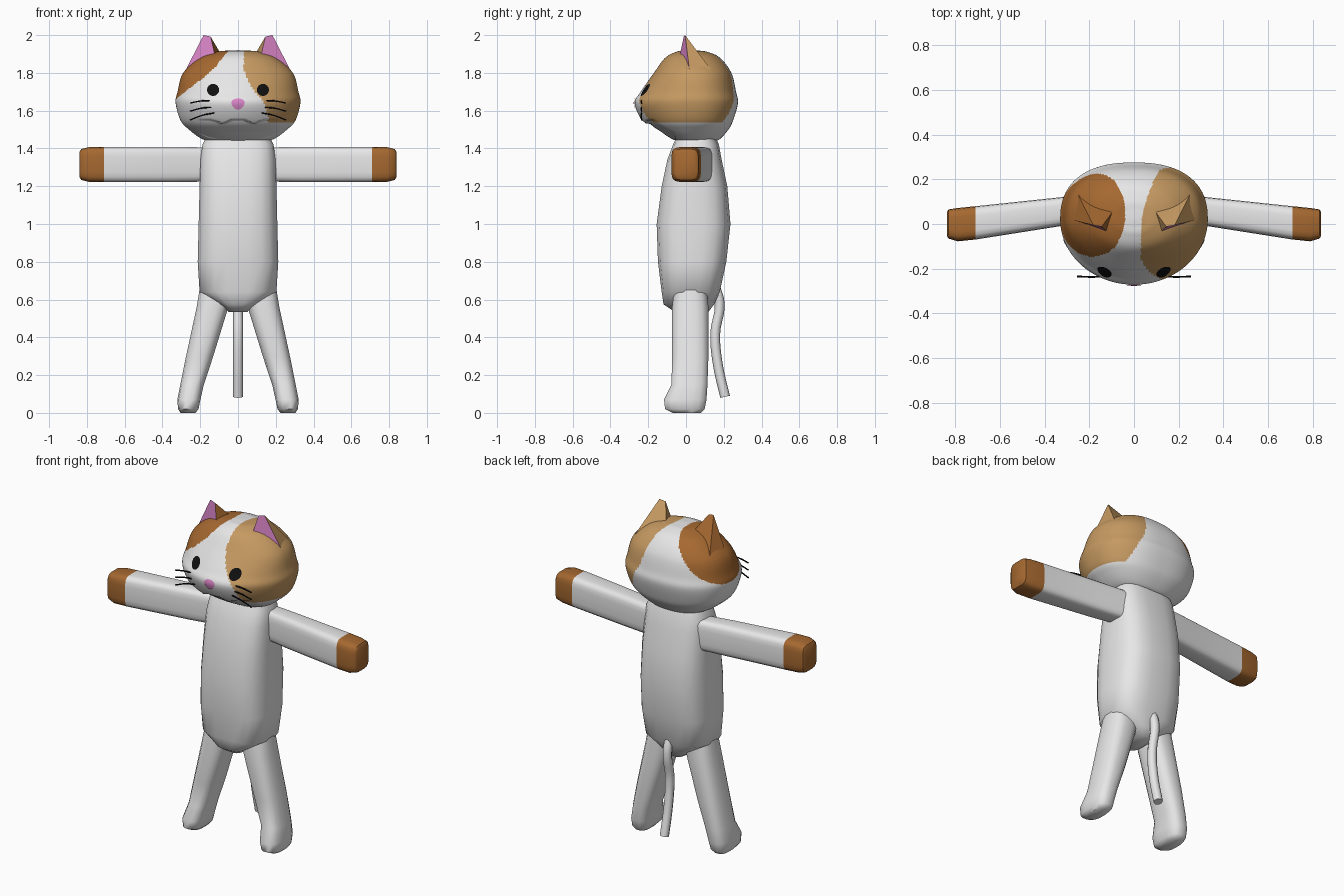
import bpy, bmesh, math
from mathutils import Vector
from mathutils.bvhtree import BVHTree

if "Cube" in bpy.data.objects:
    bpy.data.objects.remove(bpy.data.objects["Cube"])


def material(name, rgb):
    m = bpy.data.materials.new(name)
    m.use_nodes = True
    m.diffuse_color = (*rgb, 1)
    bsdf = m.node_tree.nodes["Principled BSDF"]
    bsdf.inputs["Base Color"].default_value = (*rgb, 1)
    bsdf.inputs["Roughness"].default_value = 0.8
    return m


WHITE = material("white fur", (0.8, 0.8, 0.8))
TAN = material("tan fur", (0.56, 0.32, 0.12))
BROWN = material("brown fur", (0.38, 0.14, 0.03))
PINK = material("pink skin", (0.71, 0.24, 0.58))
BLACK = material("black", (0.005, 0.005, 0.005))


def finish(name, bm, mats, rule=None, angle=55):
    """Turn a bmesh into a smooth object, colouring faces by a rule."""
    bmesh.ops.recalc_face_normals(bm, faces=bm.faces)
    if rule:
        for f in bm.faces:
            f.material_index = rule(f.calc_center_median())
    me = bpy.data.meshes.new(name)
    bm.to_mesh(me)
    bm.free()
    ob = bpy.data.objects.new(name, me)
    bpy.context.collection.objects.link(ob)
    for m in mats:
        me.materials.append(m)
    bpy.ops.object.select_all(action="DESELECT")
    ob.select_set(True)
    bpy.context.view_layer.objects.active = ob
    bpy.ops.object.shade_smooth_by_angle(angle=math.radians(angle))
    return ob


def oval(n, a, front, back, power):
    """Rounded outline with half width a, reaching from front to back."""
    mid, half = (front + back) / 2, (back - front) / 2
    pts = []
    for i in range(n):
        t = math.tau * (i + 0.5) / n
        c, s = math.cos(t), math.sin(t)
        pts.append((math.copysign(abs(c) ** (2 / power), c) * a,
                    mid + math.copysign(abs(s) ** (2 / power), s) * half))
    return pts


def loft(rings):
    """Skin a list of point rings and cap both ends."""
    bm = bmesh.new()
    vs = [[bm.verts.new(p) for p in r] for r in rings]
    n = len(vs[0])
    for lo, hi in zip(vs, vs[1:]):
        for i in range(n):
            j = (i + 1) % n
            bm.faces.new((lo[i], lo[j], hi[j], hi[i]))
    bm.faces.new(vs[0])
    bm.faces.new(vs[-1])
    return bm


def smooth_keys(keys, steps):
    """Catmull-Rom interpolation through key tuples."""
    out = []
    for i in range(len(keys) - 1):
        a, b = keys[max(i - 1, 0)], keys[i]
        c, d = keys[i + 1], keys[min(i + 2, len(keys) - 1)]
        for s in range(steps):
            t = s / steps
            out.append([q + 0.5 * t * (r - p + t * (2*p - 5*q + 4*r - w + t * (3*(q - r) + w - p)))
                        for p, q, r, w in zip(a, b, c, d)])
    return out + [list(keys[-1])]


# Head: height, half width, front, back
head_keys = [(1.435, .12, -.02, .15), (1.45, .19, -.08, .18), (1.50, .26, -.18, .225),
             (1.55, .305, -.235, .25), (1.64, .33, -.272, .275), (1.70, .32, -.24, .265),
             (1.80, .29, -.17, .24), (1.88, .20, -.11, .18), (1.912, .11, -.05, .11),
             (1.918, .05, -.01, .06), (1.92, .005, .015, .025)]


def head_point(t, z, a, front, back):
    c, s = math.cos(t), math.sin(t)
    power = 2.0 if s < 0 else 2.4
    x = math.copysign(abs(c) ** (2 / power), c) * a
    depth = back - .02 if s > 0 else .02 - front
    y = .02 + math.copysign(abs(s) ** (2 / power), s) * depth
    # Chin tucked in under the two curves of the muzzle
    mouth = 1.53 + .025 * abs(math.cos(math.pi * min(abs(x), .2) / .17))
    if y < -.06 and z < mouth:
        y += .03 * max(0, 1 - (x / .22) ** 2) * min(1, (z - 1.44) / .05)
    return (x, y, z)


def head_colour(c):
    if (c - Vector((-.27, .045, 1.88))).length < .235 and c.x < -.04:
        return 2
    if (c - Vector((.30, -.01, 1.76))).length < .31 and c.z > 1.537 and c.x > .028:
        return 1
    return 0


N = 180
head_rings = [[head_point(math.tau * i / N, *k) for i in range(N)]
              for k in smooth_keys(head_keys, 14)]
head_bm = loft(head_rings)
head_tree = BVHTree.FromBMesh(head_bm)
finish("head", head_bm, [WHITE, TAN, BROWN], head_colour)


# Eyes and nose: thin plates laid onto the face
def face_plate(name, mat, x, z, rx, rz, taper=0):
    bm = bmesh.new()
    rings = []
    for k in (1, .66, .33, .05):
        ring = []
        for i in range(24):
            t = math.tau * i / 24
            px = x + rx * k * math.cos(t) * (1 + taper * math.sin(t))
            pz = z + rz * k * math.sin(t)
            hit = head_tree.ray_cast(Vector((px, -1, pz)), Vector((0, 1, 0)))[0]
            ring.append(bm.verts.new((px, hit.y - .005, pz)))
        rings.append(ring)
    for lo, hi in zip(rings, rings[1:]):
        for i in range(24):
            j = (i + 1) % 24
            bm.faces.new((lo[i], lo[j], hi[j], hi[i]))
    bm.faces.new(rings[-1])
    for f in bm.faces:
        f.normal_update()
        if f.normal.y > 0:
            f.normal_flip()
    finish(name, bm, [mat])


face_plate("nose", PINK, 0, 1.635, .034, .03, .25)


# Tubes along a path, for the tail and whiskers
def tube(name, mat, path, radius, sides=8):
    cu = bpy.data.curves.new(name, "CURVE")
    cu.dimensions = "3D"
    cu.bevel_depth = radius
    cu.bevel_resolution = sides // 4
    cu.use_fill_caps = True
    cu.resolution_u = 6
    sp = cu.splines.new("BEZIER")
    sp.bezier_points.add(len(path) - 1)
    for bp, p in zip(sp.bezier_points, path):
        bp.co = p
        bp.handle_left_type = bp.handle_right_type = "AUTO"
    cu.materials.append(mat)
    ob = bpy.data.objects.new(name, cu)
    bpy.context.collection.objects.link(ob)
    return ob


tube("tail", WHITE, [(0, .15, .68), (0, .178, .58), (0, .155, .42), (0, .168, .26), (0, .207, .085)], .026)

# Torso: height, half width, front, back
torso_keys = [(.535, .05, -.06, .12), (.575, .10, -.12, .15), (.64, .205, -.13, .18),
              (.80, .215, -.15, .215), (1.0, .21, -.157, .237), (1.2, .205, -.13, .22),
              (1.34, .2, -.1, .19), (1.42, .19, -.07, .175), (1.48, .16, -.04, .15)]
finish("torso", loft([[(x, y, z) for x, y in oval(20, a, f, b, 3)]
                      for z, a, f, b in torso_keys]), [WHITE])

# Limbs and face parts on both sides
arm_keys = [(.12, .085, .06, .09), (.33, .055, .065, .094), (.71, .005, .075, .094),
            (.711, .005, .075, .094), (.79, -.003, .075, .092), (.83, 0, .066, .082), (.838, 0, .055, .07)]
leg_keys = [(0, .265, .04, -.07, .08), (.02, .263, .055, -.112, .1), (.07, .26, .062, -.118, .11),
            (.15, .243, .063, -.078, .115), (.3, .203, .073, -.075, .12),
            (.56, .135, .085, -.075, .12), (.68, .11, .09, -.06, .11)]
for side, s, fur, fur_name in (("left", 1, TAN, "tan"), ("right", -1, BROWN, "brown")):
    # Arm with a brown paw
    arm = loft([[(s * x, y, 1.315 + h) for h, y in oval(20, hz, cy - hy, cy + hy, 4.5)]
                for x, cy, hy, hz in arm_keys])
    finish(side + "_arm", arm, [WHITE, BROWN], lambda c: int(abs(c.x) > .7102), 40)

    # Leg with a forward foot
    finish(side + "_leg", loft([[(s * cx + x, y, z) for x, y in oval(16, a, f, b, 2.8)]
                                for z, cx, a, f, b in leg_keys]), [WHITE])

    # Ear: pink front face, furry back
    bm = bmesh.new()
    front = [(.285, .02, 1.80), (.182, -.005, 2.0), (.145, -.012, 1.992), (.115, -.04, 1.86)]
    back = [(.25, .13, 1.82), (.085, .07, 1.89)]
    o, t1, t2, i, bo, bi = [bm.verts.new((s * x, y, z)) for x, y, z in front + back]
    pink = bm.faces.new((o, t1, t2, i))
    for f in ((t1, o, bo), (t1, bo, bi), (t1, bi, t2), (t2, bi, i), (o, i, bi, bo)):
        bm.faces.new(f)
    pink.material_index = 1
    finish(side + "_ear", bm, [fur, PINK], None, 25)

    # Eye
    face_plate(side + "_eye", BLACK, s * .132, 1.71, .032, .032)

    # Whiskers
    for n, (z0, z1) in enumerate(((1.652, 1.64), (1.618, 1.597), (1.588, 1.55))):
        tube(f"{side}_whisker_{n + 1}", BLACK,
             [(s * .125, -.235, z0), (s * .19, -.237, (z0 + z1) / 2 + .006), (s * .255, -.235, z1)], .004, 4)
